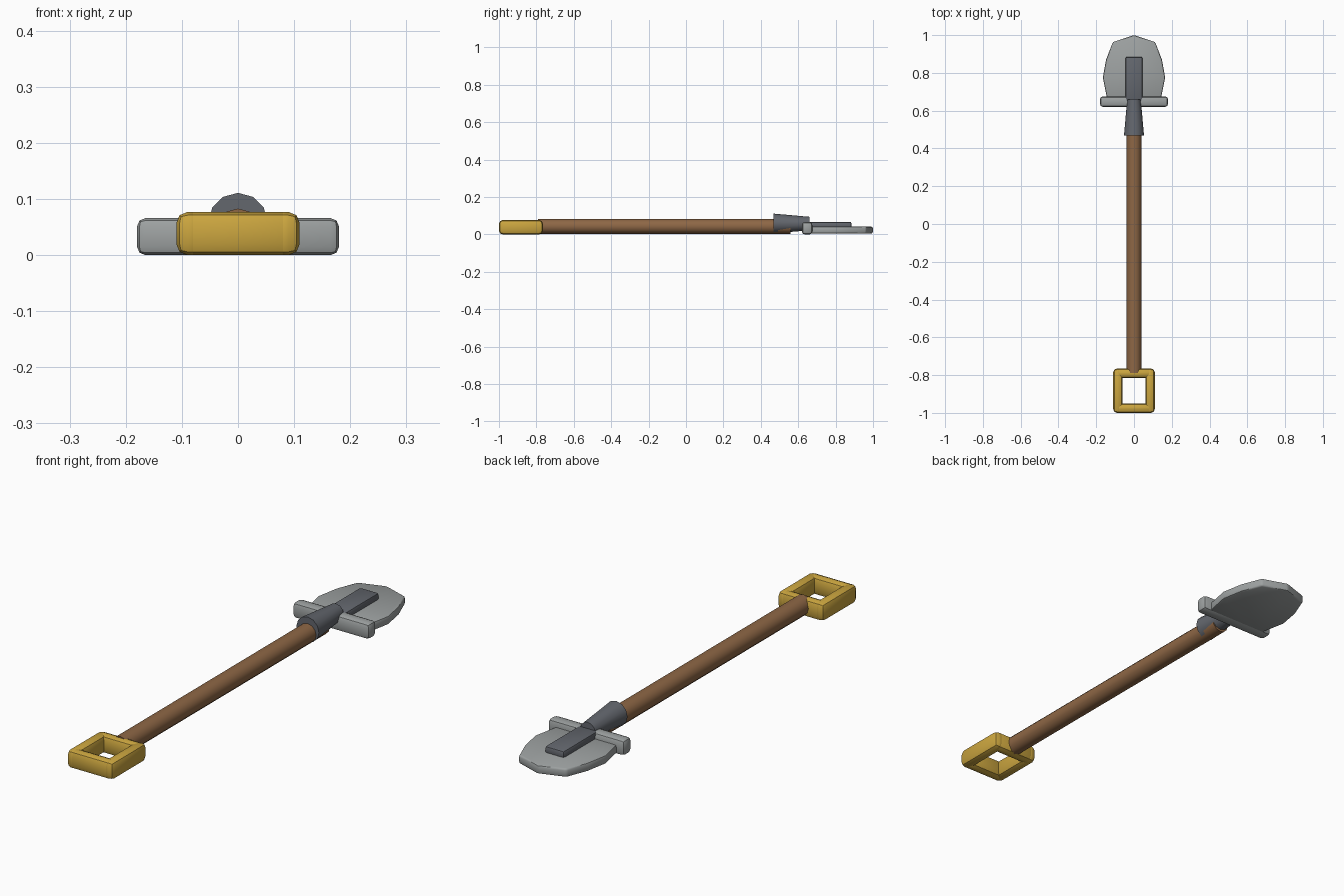
import bpy, bmesh, math
from mathutils import Vector

cube = bpy.data.objects.get("Cube")
if cube:
    bpy.data.objects.remove(cube, do_unlink=True)


def material(name, colour):
    m = bpy.data.materials.new(name)
    m.use_nodes = True
    m.diffuse_color = (*colour, 1)
    m.node_tree.nodes["Principled BSDF"].inputs["Base Color"].default_value = (*colour, 1)
    return m


gold = material("gold", (0.60, 0.38, 0.05))
wood = material("brown wood", (0.27, 0.135, 0.06))
steel = material("light steel", (0.34, 0.36, 0.36))
iron = material("dark iron", (0.125, 0.135, 0.155))


def finish(obj, name, mat, bevel=0, segments=2):
    """Name, colour, bevel and smooth one part."""
    obj.name = obj.data.name = name
    obj.data.materials.append(mat)
    bpy.ops.object.select_all(action='DESELECT')
    bpy.context.view_layer.objects.active = obj
    obj.select_set(True)
    bpy.ops.object.transform_apply(location=False, rotation=True, scale=True)
    if bevel:
        mod = obj.modifiers.new("Bevel", 'BEVEL')
        mod.width = bevel
        mod.segments = segments
        mod.limit_method = 'ANGLE'
        bpy.ops.object.modifier_apply(modifier=mod.name)
    bpy.ops.object.shade_smooth_by_angle(angle=math.radians(40))
    return obj


def box(name, low, high, mat, bevel, segments=2):
    low, high = Vector(low), Vector(high)
    bpy.ops.mesh.primitive_cube_add(size=1, location=(low + high) / 2)
    obj = bpy.context.object
    obj.scale = high - low
    return finish(obj, name, mat, bevel, segments)


def rod(name, y0, y1, r0, r1, z, mat):
    """Twelve-sided rod or cone lying along y."""
    bpy.ops.mesh.primitive_cone_add(
        vertices=12, radius1=r0, radius2=r1, depth=y1 - y0,
        location=(0, (y0 + y1) / 2, z), rotation=(-math.pi / 2, 0, 0))
    return finish(bpy.context.object, name, mat)


# Square grip frame
for side, x in (("right", -0.085), ("left", 0.085)):
    box(side + "_grip_bar", (x - 0.025, -1, 0), (x + 0.025, -0.765, 0.077), gold, 0.02)
for end, y in (("outer", -1), ("inner", -0.815)):
    box(end + "_grip_bar", (-0.1, y, 0), (0.1, y + 0.05, 0.077), gold, 0.02)

# Shaft and tapered socket
rod("shaft", -0.79, 0.56, 0.04, 0.04, 0.043, wood)
rod("socket", 0.468, 0.66, 0.053, 0.036, 0.058, iron)

# Foot rest across the top of the blade
box("foot_rest", (-0.18, 0.62, 0), (0.18, 0.675, 0.066), steel, 0.015)

# Flat blade extruded from half an outline
half = [(0.138, 0.64), (0.165, 0.775), (0.148, 0.87), (0.112, 0.963)]
outline = half + [(0, 1.0)] + [(-x, y) for x, y in reversed(half)]
bm = bmesh.new()
face = bm.faces.new([bm.verts.new((x, y, 0.004)) for x, y in outline])
top = bmesh.ops.extrude_face_region(bm, geom=[face])["geom"]
bmesh.ops.translate(bm, vec=(0, 0, 0.037),
                    verts=[v for v in top if isinstance(v, bmesh.types.BMVert)])
bmesh.ops.recalc_face_normals(bm, faces=bm.faces)
mesh = bpy.data.meshes.new("blade")
bm.to_mesh(mesh)
bm.free()
blade = bpy.data.objects.new("blade", mesh)
bpy.context.collection.objects.link(blade)
finish(blade, "blade", steel, 0.008)

# Raised spine on the blade
box("blade_spine", (-0.045, 0.645, 0.03), (0.045, 0.885, 0.067), iron, 0.009)
